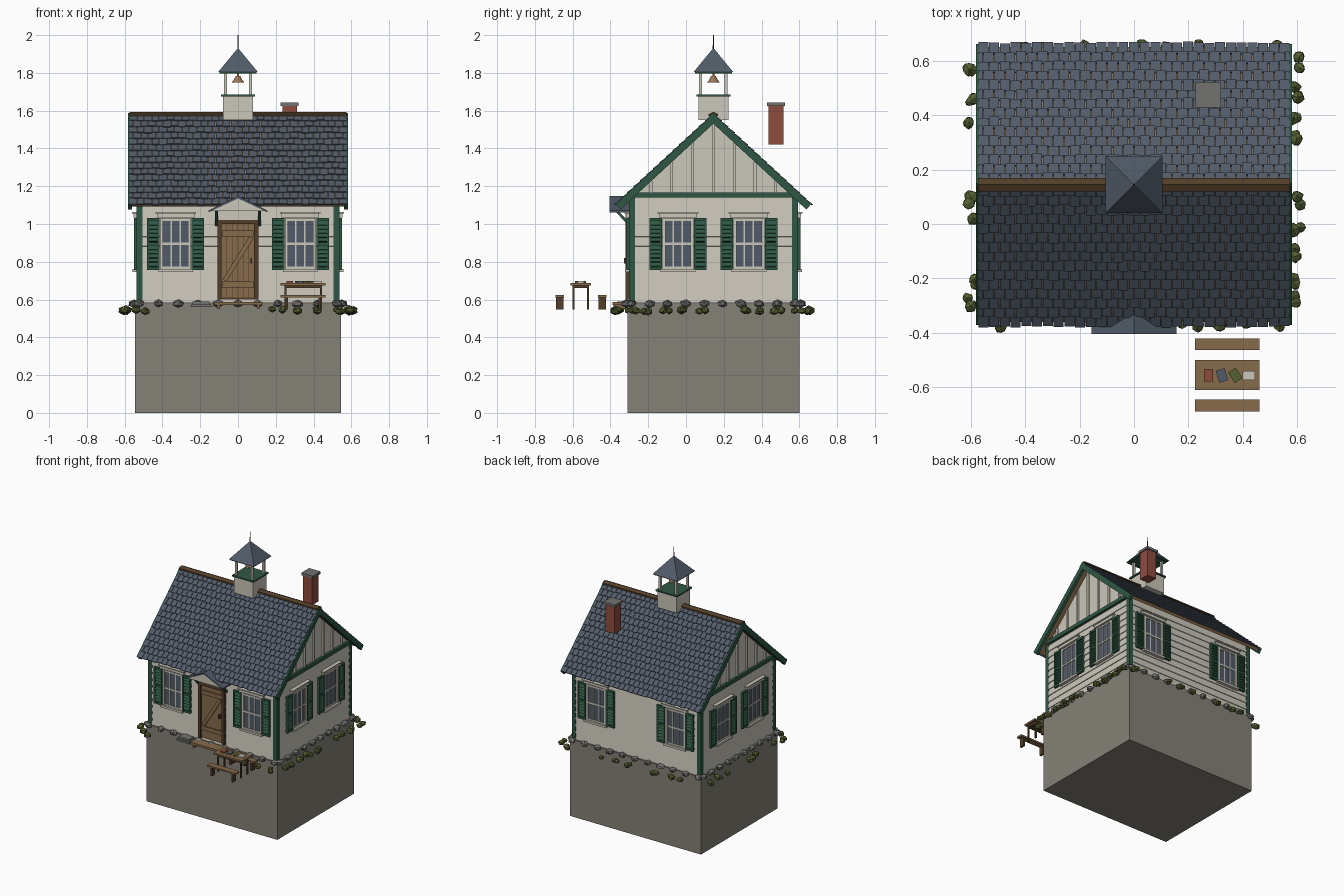
import bpy, bmesh, math, random
from mathutils import Matrix, Vector

random.seed(4)
cube = bpy.data.objects.get("Cube")
if cube:
    bpy.data.objects.remove(cube, do_unlink=True)


def material(name, *rgb):
    m = bpy.data.materials.new(name)
    m.use_nodes = True
    m.diffuse_color = (*rgb, 1)
    m.node_tree.nodes["Principled BSDF"].inputs["Base Color"].default_value = (*rgb, 1)
    return m


WHITE = material("painted white", .6, .57, .49)
EARTH = material("foundation", .235, .22, .185)
STONE = material("grey stone", .17, .17, .165)
SLATE = material("slate", .082, .106, .14)
GREEN = material("green paint", .028, .095, .058)
WOOD = material("wood", .24, .145, .07)
DARK = material("dark wood", .085, .048, .022)
BRICK = material("brick", .27, .072, .048)
LEAF = material("leaves", .09, .115, .03)
COPPER = material("copper", .35, .18, .09)

MID = .145                      # centre of the house along y
HX, HY = .525, .435             # half size of the walls
T, R = Matrix.Translation, Matrix.Rotation


class Part:
    """Collects primitives, then becomes one object of one colour."""

    def __init__(self, name, mat):
        self.name, self.mat, self.bm = name, mat, bmesh.new()

    def box(self, x, y, z, m=Matrix()):
        mid = Vector([(a + b) / 2 for a, b in (x, y, z)])
        size = [b - a for a, b in (x, y, z)]
        bmesh.ops.create_cube(self.bm, size=1, matrix=m @ T(mid) @ Matrix.Diagonal((*size, 1)))

    def cone(self, at, r1, r2, h, sides=12, turn=0):
        bmesh.ops.create_cone(self.bm, cap_ends=True, segments=sides, radius1=r1, radius2=r2, depth=h,
                              matrix=T(Vector(at) + Vector((0, 0, h / 2))) @ R(turn, 4, 'Z'))

    def prism(self, points, depth, m=Matrix()):
        """Extrudes a local x-z outline along local y."""
        face = self.bm.faces.new([self.bm.verts.new(m @ Vector((x, 0, z))) for x, z in points])
        out = bmesh.ops.extrude_face_region(self.bm, geom=[face])["geom"]
        move = m.to_3x3() @ Vector((0, depth, 0))
        bmesh.ops.translate(self.bm, vec=move, verts=[v for v in out if isinstance(v, bmesh.types.BMVert)])

    def lump(self, at, size):
        m = T(at) @ R(random.uniform(0, 6), 4, 'Z') @ Matrix.Diagonal((*size, 1))
        for v in bmesh.ops.create_icosphere(self.bm, subdivisions=1, radius=1, matrix=m)["verts"]:
            v.co += (v.co - Vector(at)) * random.uniform(-.15, .15)

    def done(self):
        bmesh.ops.recalc_face_normals(self.bm, faces=self.bm.faces)
        me = bpy.data.meshes.new(self.name)
        self.bm.to_mesh(me)
        self.bm.free()
        me.materials.append(self.mat)
        bpy.context.collection.objects.link(bpy.data.objects.new(self.name, me))


def wall_frame(k):
    """Frame of wall k: local x runs along it, local -y points outward."""
    return T((0, MID, 0)) @ R(k * math.pi / 2, 4, 'Z') @ T((0, -(HY if k % 2 == 0 else HX), 0))


# Foundation block and house core with its gables
p = Part("foundation", EARTH)
p.box((-.545, .545), (-.31, .6), (0, .58))
p.done()
p = Part("house_core", WHITE)
p.prism([(-HY, .58), (HY, .58), (HY, 1.14), (0, 1.54), (-HY, 1.14)], 2 * HX, wall_frame(1))
p.done()

# Siding, corner boards, gable trim and battens
siding, trim, battens = Part("siding", WHITE), Part("green_trim", GREEN), Part("gable_battens", WHITE)
for k in range(4):
    f, half = wall_frame(k), (HX, HY)[k % 2]
    for i in range(11):
        siding.box((-half, half), (-.004, .004), (-.05, 0), f @ T((0, -.003, .632 + i * .05)) @ R(-.1, 4, 'X'))
    for s in (-1, 1):
        trim.box(sorted((s * (half + .011), s * (half - .02))), (-.012, .02), (.59, 1.14), f)
    if k % 2:
        trim.box((-.45, .45), (-.018, .01), (1.14, 1.168), f)
        for i in range(-3, 4):
            y = i * .11
            battens.box((y - .007, y + .007), (-.012, .01), (1.165, 1.53 - abs(y) * .92), f)
for q in (siding, trim, battens):
    q.done()

# Windows with louvred shutters, two on each wall
glass, frames = Part("window_glass", SLATE), Part("window_frames", WHITE)
shutters = Part("shutters", GREEN)
for k in range(4):
    for s in (-1, 1):
        w = wall_frame(k) @ T((s * (.33, .188)[k % 2], 0, .895))
        glass.box((-.075, .075), (-.014, 0), (-.13, .13), w)
        for a in (-1, 1):
            frames.box((a * .074 - .008, a * .074 + .008), (-.022, 0), (-.135, .135), w)
            frames.box((a * .024 - .004, a * .024 + .004), (-.018, 0), (-.13, .13), w)
        for z in (-.127, 0, .127):
            frames.box((-.075, .075), (-.02, 0), (z - .006, z + .006), w)
        frames.box((-.1, .1), (-.028, 0), (.14, .162), w)
        frames.box((-.108, .108), (-.036, 0), (.16, .168), w)
        frames.box((-.092, .092), (-.034, 0), (-.148, -.133), w)
        for a in (-1, 1):
            h = w @ T((a * .118, 0, 0))
            shutters.box((-.03, .03), (-.014, 0), (-.135, .135), h)
            for b in (-1, 1):
                shutters.box((b * .028 - .005, b * .028 + .005), (-.026, 0), (-.138, .138), h)
            for z in (-.13, 0, .13):
                shutters.box((-.03, .03), (-.025, 0), (z - .008, z + .008), h)
            for i in range(12):
                if i % 6:
                    shutters.box((-.026, .026), (-.004, .004), (-.011, .011),
                                 h @ T((0, -.017, -.13 + i * .0217)) @ R(-.5, 4, 'X'))
for q in (glass, frames, shutters):
    q.done()

# Main roof: deck, staggered shingles, barge boards and ridge
pitch, length = math.atan2(.475, .515), math.hypot(.475, .515)
deck, shingles, barge = Part("roof_deck", WOOD), Part("roof_shingles", SLATE), Part("barge_boards", GREEN)
ROWS, COLS = 15, 29
step, wide = length / ROWS, 1.15 / COLS
for side in (0, math.pi):
    f = T((0, MID, 1.577)) @ R(side, 4, 'Z') @ R(-pitch, 4, 'X')
    deck.box((-.57, .57), (0, length - .01), (-.022, -.002), f)
    for r in range(ROWS):
        off = (r % 2) * wide / 2
        for c in range(COLS + r % 2):
            x0 = max(-.575, -.575 + c * wide - off)
            x1 = min(.575, -.575 + (c + 1) * wide - off)
            shingles.box((x0 + .0015, x1 - .0015), (0, step + random.uniform(0, .008)), (-.004, .004),
                         f @ T((0, r * step, 0)) @ R(.11, 4, 'X'))
    for s in (-1, 1):
        barge.box(sorted((s * .562, s * .583)), (-.01, length), (-.034, .004), f)
for q in (deck, shingles, barge):
    q.done()
p = Part("ridge_cap", DARK)
p.prism([(-.025, 1.572), (.025, 1.572), (.025, 1.582), (0, 1.594), (-.025, 1.582)], 1.15,
        T((.575, MID, 0)) @ R(math.pi / 2, 4, 'Z'))
p.done()

# Belfry
p = Part("belfry_base", WHITE)
p.box((-.08, .08), (MID - .08, MID + .08), (1.55, 1.675))
for x in (-.067, .067):
    for y in (-.067, .067):
        p.box((x - .008, x + .008), (MID + y - .008, MID + y + .008), (1.67, 1.81))
p.done()
p = Part("belfry_platform", GREEN)
p.box((-.09, .09), (MID - .09, MID + .09), (1.675, 1.685))
p.box((-.098, .098), (MID - .098, MID + .098), (1.798, 1.806))
p.done()
p = Part("belfry_roof", SLATE)
p.cone((0, MID, 1.805), .148, 0, .127, 4, math.pi / 4)
p.done()
p = Part("spire", DARK)
p.cone((0, MID, 1.92), .004, .002, .08, 6)
p.done()
p = Part("bell", COPPER)
p.cone((0, MID, 1.748), .035, .022, .016)
p.cone((0, MID, 1.764), .022, .012, .02)
p.cone((0, MID, 1.784), .005, .005, .02)
p.done()

# Chimney
p = Part("chimney", BRICK)
p.box((.235, .312), (.437, .515), (1.42, 1.626))
p.done()
p = Part("chimney_cap", STONE)
p.box((.226, .321), (.43, .524), (1.625, 1.643))
p.done()

# Plank door with a diagonal brace
f = wall_frame(0)
p = Part("door_planks", WOOD)
for i in range(6):
    x = -.087 + i * .029
    p.box((x, x + .027), (-.018, 0), (.61, 1.0), f)
for z in (.68, .95):
    p.box((-.085, .085), (-.028, 0), (z - .015, z + .015), f)
p.box((-.135, .135), (-.027, -.01), (-.012, .012), f @ T((0, 0, .815)) @ R(-math.atan2(.24, .15), 4, 'Y'))
p.done()
p = Part("door_frame", DARK)
for s in (-1, 1):
    p.box((s * .098 - .011, s * .098 + .011), (-.03, 0), (.6, 1.02), f)
p.box((-.109, .109), (-.03, 0), (1.0, 1.022), f)
p.box((-.088, .088), (-.012, 0), (.6, 1.0), f)
p.box((.065, .075), (-.038, 0), (.79, .82), f)
p.done()

# Door hood with pediment and brackets
p = Part("hood_pediment", WHITE)
p.prism([(-.145, 1.07), (.145, 1.07), (0, 1.135)], .1, T((0, -.402, 0)))
p.box((-.11, .11), (-.32, -.28), (1.022, 1.07))
p.done()
p = Part("hood_roof", SLATE)
p.prism([(-.156, 1.062), (0, 1.135), (.156, 1.062), (.156, 1.072), (0, 1.147), (-.156, 1.072)], .13, T((0, -.405, 0)))
p.done()
p = Part("hood_brackets", GREEN)
for s in (-.115, .115):
    p.box((s - .008, s + .008), (-.055, .055), (-.007, .007), T((0, -.335, 1.035)) @ T((0, 0, 0)) @ R(-.8, 4, 'X'))
p.done()

# Door step and stone slabs
p = Part("door_step", WOOD)
p.box((-.125, .13), (-.39, -.315), (.572, .588))
for x in (-.11, .1):
    p.box((x, x + .015), (-.385, -.32), (.55, .573))
p.done()
p = Part("stone_slabs", STONE)
p.box((-.25, -.14), (-.375, -.31), (.56, .575))
p.box((-.24, -.15), (-.365, -.31), (.575, .59))
p.done()

# Table, benches and books
tops, legs = Part("table_and_bench_tops", WOOD), Part("table_and_bench_legs", DARK)
tops.box((.225, .462), (-.612, -.502), (.675, .687))
for x in (.245, .435):
    for y in (-.6, -.525):
        legs.box((x, x + .011), (y, y + .011), (.547, .675))
legs.box((.245, .445), (-.6, -.514), (.66, .675))
for y in (-.668, -.443):
    tops.box((.225, .462), (y - .022, y + .022), (.612, .624))
    for x in (.25, .425):
        legs.box((x, x + .014), (y - .019, y + .019), (.547, .612))
tops.done()
legs.done()
for i, (name, mat, turn) in enumerate([("red", BRICK, 0), ("blue", SLATE, .3), ("green", LEAF, .6), ("pale", WHITE, 1.57)]):
    p = Part(name + "_book", mat)
    p.box((-.017, .017), (-.023, .023), (0, .01), T((.275 + i * .049, -.558, .687)) @ R(turn, 4, 'Z'))
    p.done()

# Stones and shrubs around the footing
stones, shrubs = Part("footing_stones", STONE), Part("shrubs", LEAF)
for k in range(4):
    f, half = wall_frame(k), (HX, HY)[k % 2]
    n = round(half * 20)
    for i in range(n + 1):
        u = -half + 2 * half * i / n
        stones.lump(f @ Vector((u, -.025, .578)), (.032, .026, .021))
        bare = k == 0 and -.45 < u < .2
        for _ in range(0 if bare or random.random() < .2 else 2):
            r = random.uniform(.018, .028)
            at = Vector((u + random.uniform(-.04, .04), random.uniform(-.09, -.06), random.uniform(.537, .55)))
            shrubs.lump(f @ at, (r, r, r * .85))
stones.done()
shrubs.done()
